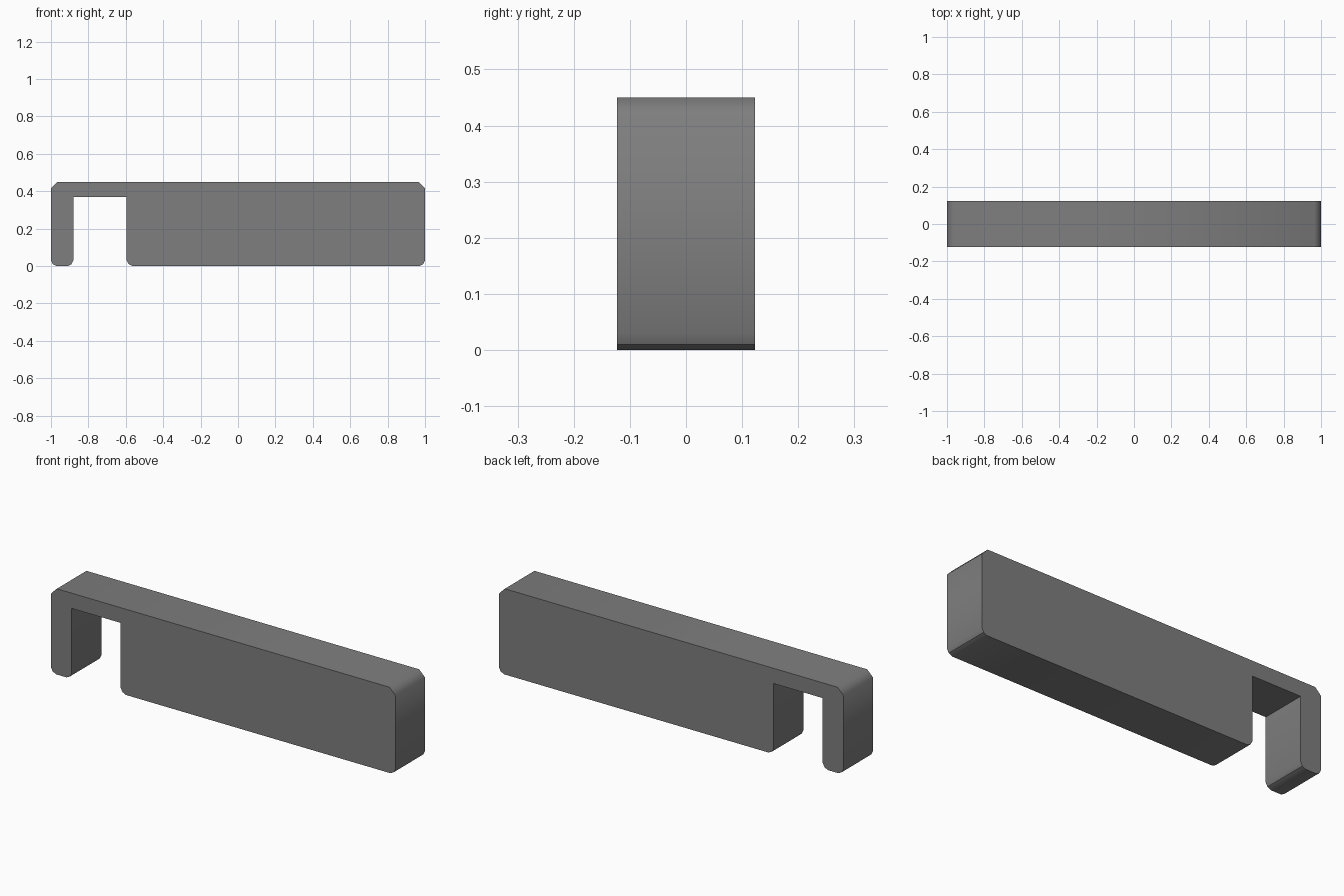
import bpy, bmesh

if "Cube" in bpy.data.objects:
    bpy.data.objects.remove(bpy.data.objects["Cube"])

HALF_DEPTH = 0.123
TOP, NOTCH_TOP, CUT = 0.45, 0.37, 0.034


def foot(x0, x1):
    """Rounded bottom corners of one foot, left to right."""
    return [(x0, 0.03), (x0 + 0.01, 0.01), (x0 + 0.03, 0),
            (x1 - 0.03, 0), (x1 - 0.01, 0.01), (x1, 0.03)]


# Side profile: narrow leg, notch, long block, chamfered top
profile = (foot(-1, -0.88) + [(-0.88, NOTCH_TOP), (-0.595, NOTCH_TOP)]
           + foot(-0.595, 1)
           + [(1, TOP - CUT), (1 - CUT, TOP), (-1 + CUT, TOP), (-1, TOP - CUT)])

# Extrude the profile through the depth
bm = bmesh.new()
face = bm.faces.new([bm.verts.new((x, -HALF_DEPTH, z)) for x, z in profile])
ext = bmesh.ops.extrude_face_region(bm, geom=[face], use_keep_orig=True)
for v in ext["geom"]:
    if isinstance(v, bmesh.types.BMVert):
        v.co.y = HALF_DEPTH
bmesh.ops.recalc_face_normals(bm, faces=bm.faces[:])

# Smooth around the profile, crisp at right angles and the foot undersides
for f in bm.faces:
    f.smooth = True
for e in bm.edges:
    crisp = all(abs(v.co.z - 0.01) < 1e-4 for v in e.verts)
    e.smooth = e.calc_face_angle(0) < 0.9 and not crisp

mesh = bpy.data.meshes.new("notched_bar")
bm.to_mesh(mesh)
bm.free()

# Plain grey
grey = bpy.data.materials.new("grey")
grey.diffuse_color = (0.21, 0.21, 0.21, 1)
grey.use_nodes = True
grey.node_tree.nodes["Principled BSDF"].inputs["Base Color"].default_value = grey.diffuse_color
mesh.materials.append(grey)
bar = bpy.data.objects.new("notched_bar", mesh)
bpy.context.collection.objects.link(bar)
